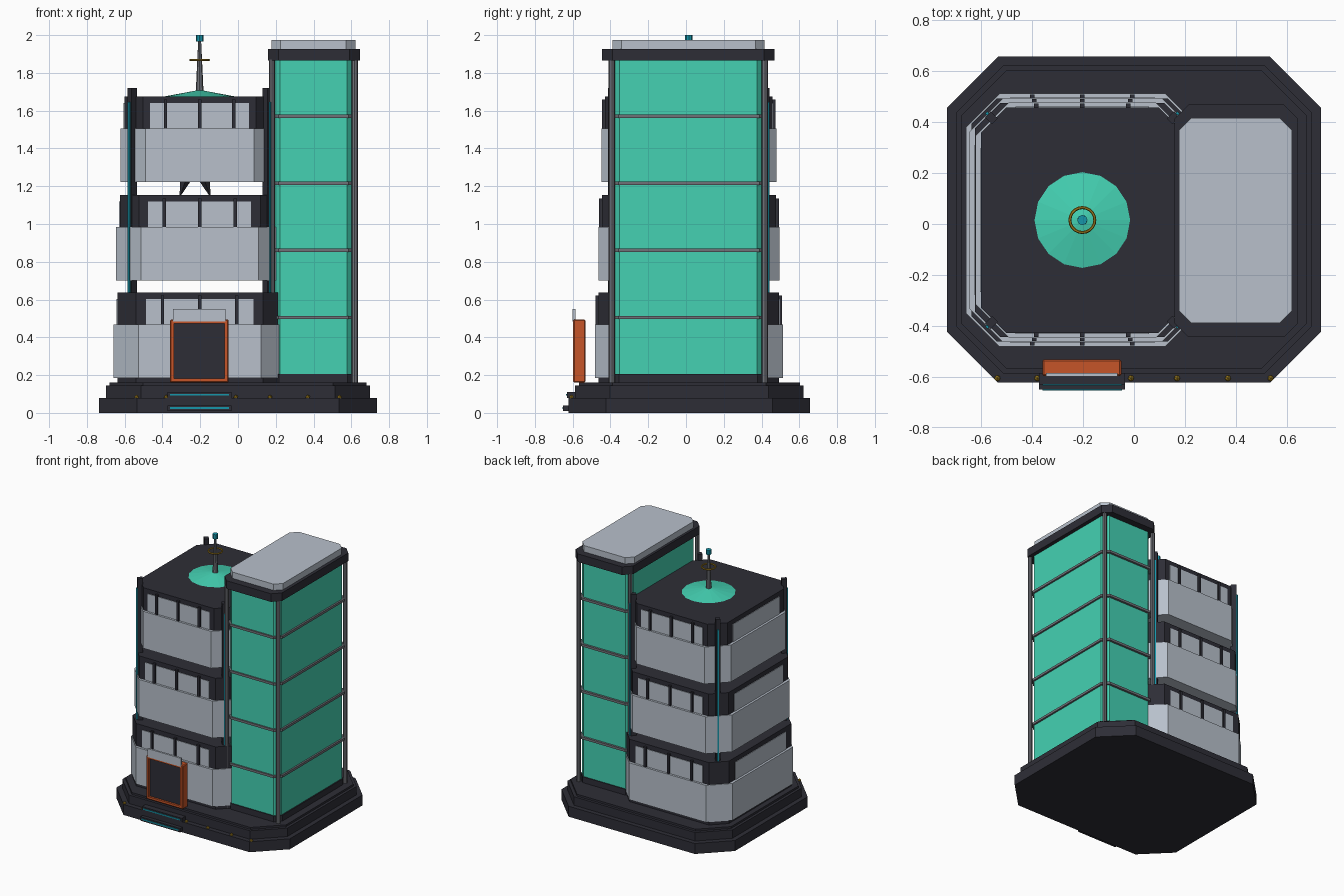
import bpy, bmesh, math
from mathutils import Matrix, Vector

if "Cube" in bpy.data.objects:
    bpy.data.objects.remove(bpy.data.objects["Cube"])


def mat(name, rgb):
    m = bpy.data.materials.new(name)
    m.diffuse_color = (*rgb, 1)
    m.use_nodes = True
    m.node_tree.nodes["Principled BSDF"].inputs["Base Color"].default_value = m.diffuse_color
    return m


DARK = mat("charcoal", (0.027, 0.027, 0.037))
WHITE = mat("pale panel", (0.48, 0.53, 0.60))
GLASS = mat("green glass", (0.058, 0.64, 0.45))
GREY = mat("mid grey metal", (0.162, 0.168, 0.188))
ORANGE = mat("orange", (0.565, 0.089, 0.021))
TEAL = mat("teal light", (0.008, 0.305, 0.402))
GOLD = mat("gold", (0.376, 0.223, 0.013))


def finish(name, bm, *mats):
    bmesh.ops.recalc_face_normals(bm, faces=bm.faces)
    me = bpy.data.meshes.new(name)
    bm.to_mesh(me)
    bm.free()
    for m in mats:
        me.materials.append(m)
    ob = bpy.data.objects.new(name, me)
    bpy.context.collection.objects.link(ob)
    return ob


def octagon(name, cx, cy, hx, hy, c, z0, z1, m):
    """Upright prism: a rectangle with chamfered corners."""
    bm = bmesh.new()
    pts = [(hx - c, -hy), (hx, c - hy), (hx, hy - c), (hx - c, hy),
           (c - hx, hy), (-hx, hy - c), (-hx, c - hy), (c - hx, -hy)]
    f = bm.faces.new([bm.verts.new((cx + x, cy + y, z0)) for x, y in pts])
    ext = bmesh.ops.extrude_face_region(bm, geom=[f], use_keep_orig=True)
    vs = [v for v in ext["geom"] if isinstance(v, bmesh.types.BMVert)]
    bmesh.ops.translate(bm, verts=vs, vec=(0, 0, z1 - z0))
    return finish(name, bm, m)


def box(name, lo, hi, m, turn=0):
    lo, hi = Vector(lo), Vector(hi)
    bm = bmesh.new()
    mx = (Matrix.Translation((lo + hi) / 2) @ Matrix.Rotation(turn, 4, "Z")
          @ Matrix.Diagonal((*(hi - lo), 1)))
    bmesh.ops.create_cube(bm, size=1, matrix=mx)
    return finish(name, bm, m)


def cone(name, x, y, z0, z1, r0, r1, n, m):
    bm = bmesh.new()
    bmesh.ops.create_cone(bm, cap_ends=True, segments=n, radius1=r0, radius2=r1, depth=z1 - z0,
                          matrix=Matrix.Translation((x, y, (z0 + z1) / 2)))
    return finish(name, bm, m)


# Stepped base
for i, (d, z0, z1) in enumerate([(0, 0, 0.08), (0.035, 0.08, 0.145), (0.055, 0.145, 0.16)]):
    octagon(f"base_tier_{i+1}", 0, 0.0175, 0.735 - d, 0.64 - d, 0.2 - d * 0.4, z0, z1, DARK)

# Low block: three floating floors with parapet, core, window panels and mullions
CX, CY = -0.203, 0.0155
floors = [(0.185, 0.457, 0.4975, 0.285), (0.70, 0.443, 0.48, 0.273), (1.222, 0.42, 0.463, 0.262)]
for i, (z, hx, hy, w) in enumerate(floors):
    n = i + 1
    zp, zt = z + 0.283, z + 0.453
    kx, ky = hx - 0.021, hy - 0.02
    octagon(f"parapet_{n}", CX, CY, hx, hy, 0.132, z, zp, WHITE)
    octagon(f"floor_core_{n}", CX, CY, kx, ky, 0.1, 0.16 if i == 0 else z + 0.01, zt, DARK)
    for s in (-1, 1):
        y = CY + s * ky
        box(f"window_panel_{n}", (CX - w, y - 0.004, zp - 0.02), (CX + w, y + 0.004, zt - 0.035), WHITE)
        for k in (-1, 0, 1):
            x = CX + k * w * 0.69
            box(f"mullion_{n}", (x - 0.009, y - 0.016, zp - 0.02), (x + 0.009, y + 0.016, zt - 0.017), DARK)
        x = CX + s * kx
        box(f"side_window_{n}", (x - 0.004, CY - w - 0.02, zp - 0.02),
            (x + 0.004, CY + w + 0.02, zt - 0.035), WHITE)

# Corner posts with light strips
for sx in (-1, 1):
    for sy in (-1, 1):
        x, y = CX + sx * 0.357, CY + sy * 0.402
        a = math.atan2(sy, sx)
        box("corner_post", (x - 0.02, y - 0.016, 0.16), (x + 0.02, y + 0.016, 1.72), DARK, a)
        x, y = x + sx * 0.016, y + sy * 0.016
        box("light_strip", (x - 0.006, y - 0.006, 0.16), (x + 0.006, y + 0.006, 1.645), TEAL, a)

# Small hanging struts under the top floor
for x, lean in ((-0.28, -0.025), (-0.175, 0.025)):
    bm = bmesh.new()
    bmesh.ops.create_cone(bm, cap_ends=True, segments=4, radius1=0.004, radius2=0.027, depth=0.07,
                          matrix=Matrix.Translation((x, CY, 1.188)))
    for v in bm.verts:
        if v.co.z < 1.19:
            v.co.x += lean
    finish("hanging_strut", bm, DARK)

# Roof dome and antenna
cone("roof_dome", CX, CY, 1.675, 1.71, 0.188, 0.0, 16, GLASS)
cone("antenna_mast", CX, CY, 1.69, 1.965, 0.021, 0.008, 8, GREY)
cone("antenna_light", CX, CY, 1.965, 2.0, 0.02, 0.02, 8, TEAL)
bpy.ops.mesh.primitive_torus_add(location=(CX, CY, 1.868), major_radius=0.049, minor_radius=0.006,
                                 major_segments=20, minor_segments=6)
ring = bpy.context.object
ring.name = "antenna_ring"
ring.data.materials.append(GOLD)

# Glass tower
TX, TY = 0.399, 0.012
octagon("tower_skirt", TX, TY, 0.226, 0.412, 0.045, 0.16, 0.205, DARK)
octagon("tower_glass", TX, TY, 0.217, 0.405, 0.04, 0.2, 1.87, GLASS)
octagon("tower_crown", TX + 0.003, TY, 0.243, 0.457, 0.055, 1.865, 1.927, DARK)
octagon("tower_roof_cap", TX, 0.0135, 0.222, 0.403, 0.048, 1.927, 1.975, WHITE)
for z in (0.505, 0.86, 1.215, 1.57):
    octagon("tower_band", TX, TY + 0.003, 0.23, 0.418, 0.045, z - 0.009, z + 0.009, GREY)
for sx in (-1, 1):
    for sy in (-1, 1):
        cone("tower_post", TX + sx * 0.219, TY + sy * 0.405, 0.16, 1.87, 0.016, 0.016, 8, GREY)

# Entrance: orange frame with a recessed dark door, awning plate and steps
bm = bmesh.new()
bmesh.ops.create_cube(bm, size=1, matrix=Matrix.Translation((-0.205, -0.565, 0.3275))
                      @ Matrix.Diagonal((0.31, 0.065, 0.335, 1)))
bmesh.ops.bevel(bm, geom=bm.edges[:], offset=0.006, segments=1, affect="EDGES")
front = min(bm.faces, key=lambda f: f.calc_center_median().y)
bmesh.ops.inset_region(bm, faces=[front], thickness=0.022)
door = bmesh.ops.extrude_face_region(bm, geom=[front])["geom"]
bmesh.ops.delete(bm, geom=[front], context="FACES_ONLY")
bmesh.ops.translate(bm, verts=[v for v in door if isinstance(v, bmesh.types.BMVert)], vec=(0, 0.015, 0))
for f in door:
    if isinstance(f, bmesh.types.BMFace):
        f.material_index = 1
finish("door_frame", bm, ORANGE, DARK)
box("door_awning", (-0.345, -0.60, 0.485), (-0.065, -0.585, 0.55), WHITE)
for i, (y, z) in enumerate([(-0.65, 0.01), (-0.63, 0.08)]):
    box(f"entry_step_{i+1}", (-0.373, y, z), (-0.035, -0.55, z + 0.03), DARK)
    box(f"step_light_{i+1}", (-0.36, y - 0.004, z + 0.011), (-0.048, y + 0.005, z + 0.02), TEAL)

# Gold lamps along the front edge of the base
for x in (-0.537, -0.38, -0.012, 0.169, 0.369, 0.537):
    bm = bmesh.new()
    bmesh.ops.create_icosphere(bm, subdivisions=1, radius=0.013,
                               matrix=Matrix.Translation((x, -0.606, 0.083)))
    finish("base_lamp", bm, GOLD)
